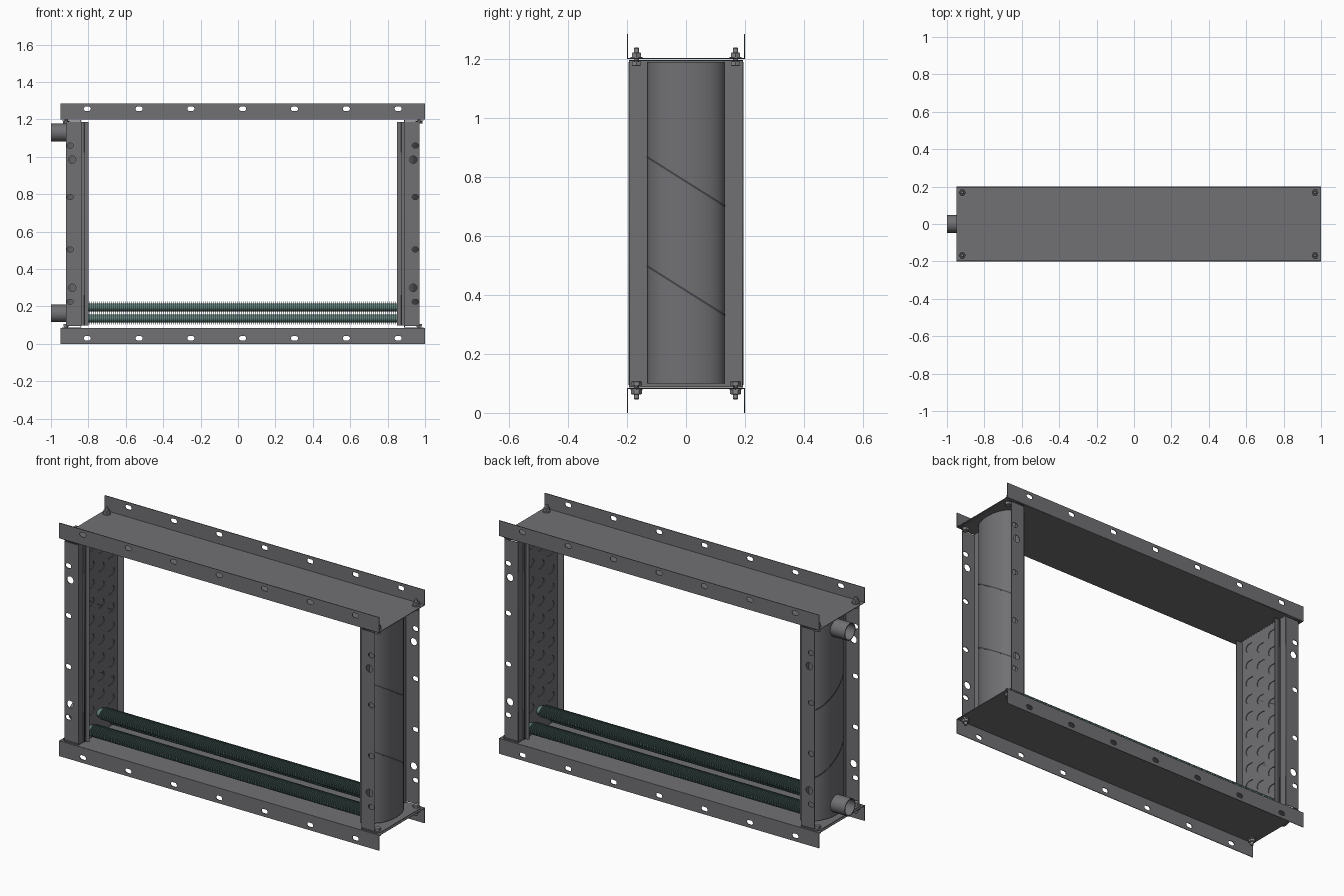
import bpy, bmesh, math
from mathutils import Matrix, Vector

if "Cube" in bpy.data.objects:
    bpy.data.objects.remove(bpy.data.objects["Cube"])

CX = 0.025            # centre of the frame (pipes stick out on the left)
T = 0.0018            # half sheet thickness


def material(name, rgb):
    m = bpy.data.materials.new(name)
    m.diffuse_color = (*rgb, 1)
    m.use_nodes = True
    m.node_tree.nodes["Principled BSDF"].inputs["Base Color"].default_value = m.diffuse_color
    return m


steel = material("dark_steel", (0.165, 0.163, 0.175))
bolt_steel = material("bolt_steel", (0.24, 0.24, 0.25))
seam = material("seam_dark", (0.06, 0.06, 0.065))
teal = material("fin_teal", (0.12, 0.215, 0.195))


def link(name, me, smooth=True, mat=None):
    ob = bpy.data.objects.new(name, me)
    bpy.context.collection.objects.link(ob)
    me.materials.clear()
    me.materials.append(mat or steel)
    if smooth:
        bpy.ops.object.select_all(action='DESELECT')
        bpy.context.view_layer.objects.active = ob
        ob.select_set(True)
        bpy.ops.object.shade_smooth_by_angle(angle=math.radians(35))
    return ob


def slot(u, v, r, half=0.0, n=16):
    """Round hole, stretched sideways into a slot by half."""
    pts = []
    for i in range(n):
        a = 2 * math.pi * (i + 0.5) / n
        pts.append((u + r * math.cos(a) + math.copysign(half, math.cos(a)), v + r * math.sin(a)))
    return pts


def rect(u0, u1, v0, v1):
    u0, u1 = sorted((u0, u1))
    return [(u0, v0), (u1, v0), (u1, v1), (u0, v1)]


AXES = {"xy": ((1, 0, 0), (0, 1, 0)), "xz": ((1, 0, 0), (0, 0, 1)), "yz": ((0, 1, 0), (0, 0, 1))}


def sheet(name, plane, offset, outline, holes=()):
    """Flat sheet metal with punched holes, from a filled 2D curve."""
    cu = bpy.data.curves.new(name, 'CURVE')
    cu.dimensions = '2D'
    cu.fill_mode = 'BOTH'
    cu.extrude = T
    for pts in [outline, *holes]:
        sp = cu.splines.new('POLY')
        sp.points.add(len(pts) - 1)
        for p, (u, v) in zip(sp.points, pts):
            p.co = (u, v, 0, 1)
        sp.use_cyclic_u = True
    tmp = bpy.data.objects.new(name + "_curve", cu)
    bpy.context.collection.objects.link(tmp)
    dg = bpy.context.evaluated_depsgraph_get()
    me = bpy.data.meshes.new_from_object(tmp.evaluated_get(dg))
    bpy.data.objects.remove(tmp)
    a, b = (Vector(v) for v in AXES[plane])
    n = a.cross(b)
    m = Matrix((a, b, n)).transposed().to_4x4()
    k = max(range(3), key=lambda i: abs(n[i]))
    m.translation[k] = offset
    me.transform(m)
    return link(name, me, smooth=False)


def lathe(name, prof, origin, axis, n, closed=False, mat=None, widen=1.0):
    """Revolve (along, radius) points about a line; widen stretches y for oval tubes."""
    bm = bmesh.new()
    rot = Vector((0, 0, 1)).rotation_difference(Vector(axis)).to_matrix()
    rings = [[bm.verts.new(Vector(origin) + rot @ Vector((r * math.cos(2 * math.pi * i / n),
              widen * r * math.sin(2 * math.pi * i / n), h))) for i in range(n)] for h, r in prof]
    for a, b in zip(rings, rings[1:] + ([rings[0]] if closed else [])):
        for i in range(n):
            j = (i + 1) % n
            bm.faces.new((a[i], a[j], b[j], b[i]))
    if not closed:
        bm.faces.new(rings[0])
        bm.faces.new(rings[-1])
    bmesh.ops.recalc_face_normals(bm, faces=bm.faces)
    me = bpy.data.meshes.new(name)
    bm.to_mesh(me)
    bm.free()
    return link(name, me, True, mat)


def arched_tank(name, side, half_y, depth, z0, z1, shear=0.0, n=24, mat=None):
    """Half-round solid on the outside of a tube sheet; shear tilts its ends."""
    bm = bmesh.new()
    pts = []
    for i in range(n + 1):
        a = math.pi * i / n
        pts.append((CX + side * (0.867 + depth * math.sin(a)), half_y * math.cos(a)))
    lo = [bm.verts.new((x, y, z0 + shear * y)) for x, y in pts]
    hi = [bm.verts.new((x, y, z1 + shear * y)) for x, y in pts]
    bm.faces.new(lo)
    bm.faces.new(hi)
    for i in range(n + 1):
        j = (i + 1) % (n + 1)
        bm.faces.new((lo[i], lo[j], hi[j], hi[i]))
    bmesh.ops.recalc_face_normals(bm, faces=bm.faces)
    me = bpy.data.meshes.new(name)
    bm.to_mesh(me)
    bm.free()
    return link(name, me, True, mat)


# top and bottom channels with slotted flanges
for label, plate_z, z0, z1, hole_z in (("bottom", 0.083, 0.0, 0.0848, 0.03),
                                       ("top", 1.202, 1.2002, 1.285, 1.257)):
    sheet(f"{label}_channel_plate", "xy", plate_z, rect(-0.95, 1.0, -0.199, 0.199))
    holes = [slot(CX + 0.277 * i, hole_z, 0.012, 0.007) for i in range(-3, 4)]
    for end, y in (("front", -0.198), ("back", 0.198)):
        sheet(f"{label}_channel_{end}_flange", "xz", y, rect(-0.95, 1.0, z0, z1), holes)

# tube positions: three staggered columns of oval holes
columns = [(-0.088, 0.135, 11), (0.0, 0.195, 10), (0.088, 0.135, 11)]
PITCH = 0.1

# side posts, tube sheets and header tanks
for label, s in (("left", -1), ("right", 1)):
    def X(d):
        return CX + s * d
    tube_holes = [slot(y, z + PITCH * k, 0.023, 0.01) for y, z, rows in columns for k in range(rows)]
    sheet(f"{label}_tube_sheet", "yz", X(0.865), rect(-0.193, 0.193, 0.088, 1.197), tube_holes)
    holes = [slot(X(0.923), z, 0.013, 0.004) for z in (0.225, 0.505, 0.785, 1.06)]
    holes += [slot(X(0.912), z, 0.02) for z in (0.30, 0.985)]
    for end, e in (("front", -1), ("back", 1)):
        sheet(f"{label}_post_{end}_flange", "xz", e * 0.1925,
              rect(X(0.8625), X(0.945), 0.095, 1.19), holes)
        # air guide lips pointing inwards
        sheet(f"{label}_{end}_guide_lip", "xz", e * 0.15, rect(X(0.825), X(0.865), 0.098, 1.187))
        sheet(f"{label}_{end}_guide_foot", "yz", X(0.847),
              rect(e * 0.15, e * 0.162, 0.098, 1.187))
        # bolts joining posts and channels
        for lev, z, up in (("bottom", 0.0905, -1), ("top", 1.1945, 1)):
            o = (X(0.943), e * 0.168, z)
            lathe(f"{label}_{end}_{lev}_bolt_head", [(-0.017, 0.015), (-0.015, 0.018), (-0.002, 0.018)],
                  o, (0, 0, up), 6, mat=bolt_steel)
            lathe(f"{label}_{end}_{lev}_washer", [(0.009, 0.021), (0.013, 0.021)],
                  o, (0, 0, up), 20, mat=bolt_steel)
            lathe(f"{label}_{end}_{lev}_nut", [(0.013, 0.018), (0.026, 0.018), (0.028, 0.015)],
                  o, (0, 0, up), 6, mat=bolt_steel)
            lathe(f"{label}_{end}_{lev}_bolt_shank", [(-0.01, 0.009), (0.042, 0.009), (0.045, 0.006)],
                  o, (0, 0, up), 16, mat=bolt_steel)
    # end tabs bolted to the channels, outer corners clipped
    for lev, z in (("bottom", 0.0885), ("top", 1.1965)):
        a, b, c = X(0.8625), X(0.95), X(0.967)
        sheet(f"{label}_{lev}_post_tab", "xy", z,
              [(a, -0.194), (b, -0.194), (c, -0.178), (c, 0.178), (b, 0.194), (a, 0.194)])
    # header tank with two slanted partition seams
    arched_tank(f"{label}_header_tank", s, 0.131, 0.075, 0.1, 1.19)
    for k, z in enumerate((0.415, 0.785)):
        arched_tank(f"{label}_partition_{k}", s, 0.132, 0.0765, z - 0.004, z + 0.004, -0.63, mat=seam)

# inlet and outlet pipes
for label, z in (("inlet", 1.13), ("outlet", 0.163)):
    lathe(f"{label}_pipe", [(0, 0.047), (0.09, 0.047), (0.09, 0.042), (0, 0.042)],
          (-0.91, 0, z), (-1, 0, 0), 32, closed=True)

# oval finned tubes
FIN, N = 0.0107, 158
for i, (y, z, rows) in enumerate(columns):
    prof = [(-0.866, 0.021)]
    for k in range(N):
        h = (k - (N - 1) / 2) * FIN
        prof += [(h - 0.0012, 0.021), (h - 0.0012, 0.031), (h + 0.0012, 0.031), (h + 0.0012, 0.021)]
    prof.append((0.866, 0.021))
    lathe(f"finned_tube_{i}", prof, (CX, y, z), (1, 0, 0), 24, mat=teal, widen=1.4)
